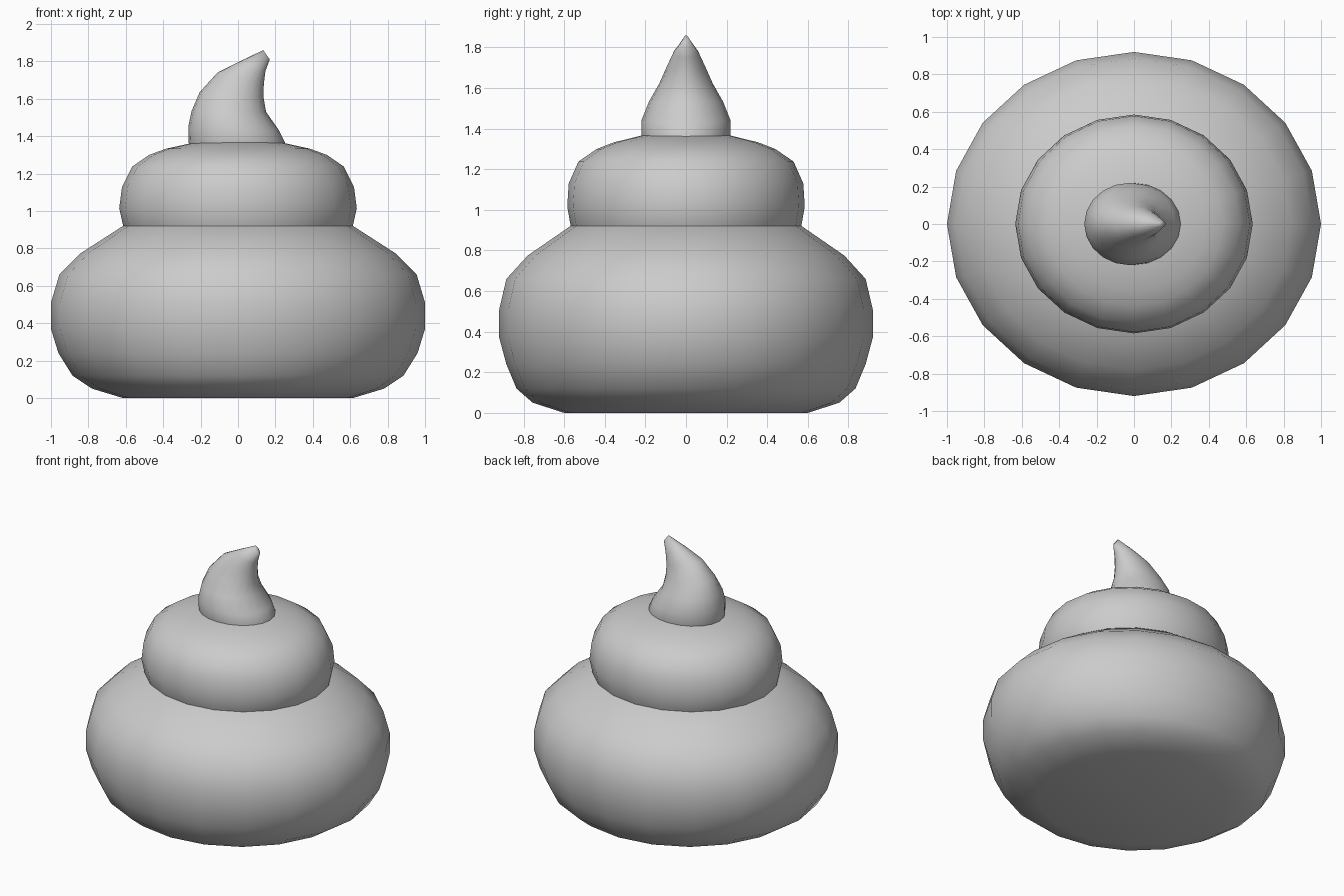
import bpy, bmesh, math

SIDES = 20


def skin(name, rings):
    """Skin elliptical rings, given as (left x, left z, right x, right z, half depth)."""
    bm = bmesh.new()
    loops = []
    for lx, lz, rx, rz, depth in rings:
        loop = []
        for i in range(SIDES):
            a = math.tau * i / SIDES
            t = (1 + math.cos(a)) / 2
            loop.append(bm.verts.new((lx + (rx - lx) * t, depth * math.sin(a), lz + (rz - lz) * t)))
        loops.append(loop)
    for low, high in zip(loops, loops[1:]):
        for i in range(SIDES):
            j = (i + 1) % SIDES
            bm.faces.new((low[i], low[j], high[j], high[i]))
    bm.faces.new(loops[0][::-1])
    bm.faces.new(loops[-1])
    for f in bm.faces:
        f.smooth = True
    mesh = bpy.data.meshes.new(name)
    bm.to_mesh(mesh)
    bm.free()
    obj = bpy.data.objects.new(name, mesh)
    bpy.context.collection.objects.link(obj)
    return obj


def level(profile):
    """Turn (half width, half depth, height) into horizontal rings."""
    return [(-w, z, w, z, d) for w, d, z in profile]


# Wide bottom roll with a flat base
skin("bottom_roll", level([
    (0.615, 0.60, 0.0), (0.78, 0.755, 0.05), (0.885, 0.835, 0.12),
    (0.96, 0.885, 0.24), (1.0, 0.92, 0.37), (1.0, 0.92, 0.51),
    (0.955, 0.885, 0.66), (0.84, 0.78, 0.775), (0.615, 0.57, 0.92),
    (0.35, 0.32, 0.95)]))

# Smaller middle roll, its underside sunk into the bottom roll
skin("middle_roll", level([
    (0.57, 0.53, 0.84), (0.613, 0.567, 0.915), (0.635, 0.585, 1.015),
    (0.62, 0.578, 1.13), (0.565, 0.53, 1.238), (0.475, 0.44, 1.30),
    (0.385, 0.355, 1.333), (0.235, 0.22, 1.366), (0.1, 0.09, 1.37)]))

# Curled tip leaning to the right
skin("curled_tip", [
    (-0.25, 1.31, 0.25, 1.31, 0.21),
    (-0.265, 1.37, 0.25, 1.37, 0.22),
    (-0.266, 1.45, 0.22, 1.43, 0.22),
    (-0.248, 1.535, 0.15, 1.53, 0.183),
    (-0.205, 1.635, 0.136, 1.61, 0.132),
    (-0.11, 1.74, 0.138, 1.68, 0.093),
    (0.01, 1.80, 0.147, 1.75, 0.062),
    (0.135, 1.86, 0.17, 1.81, 0.014)])
